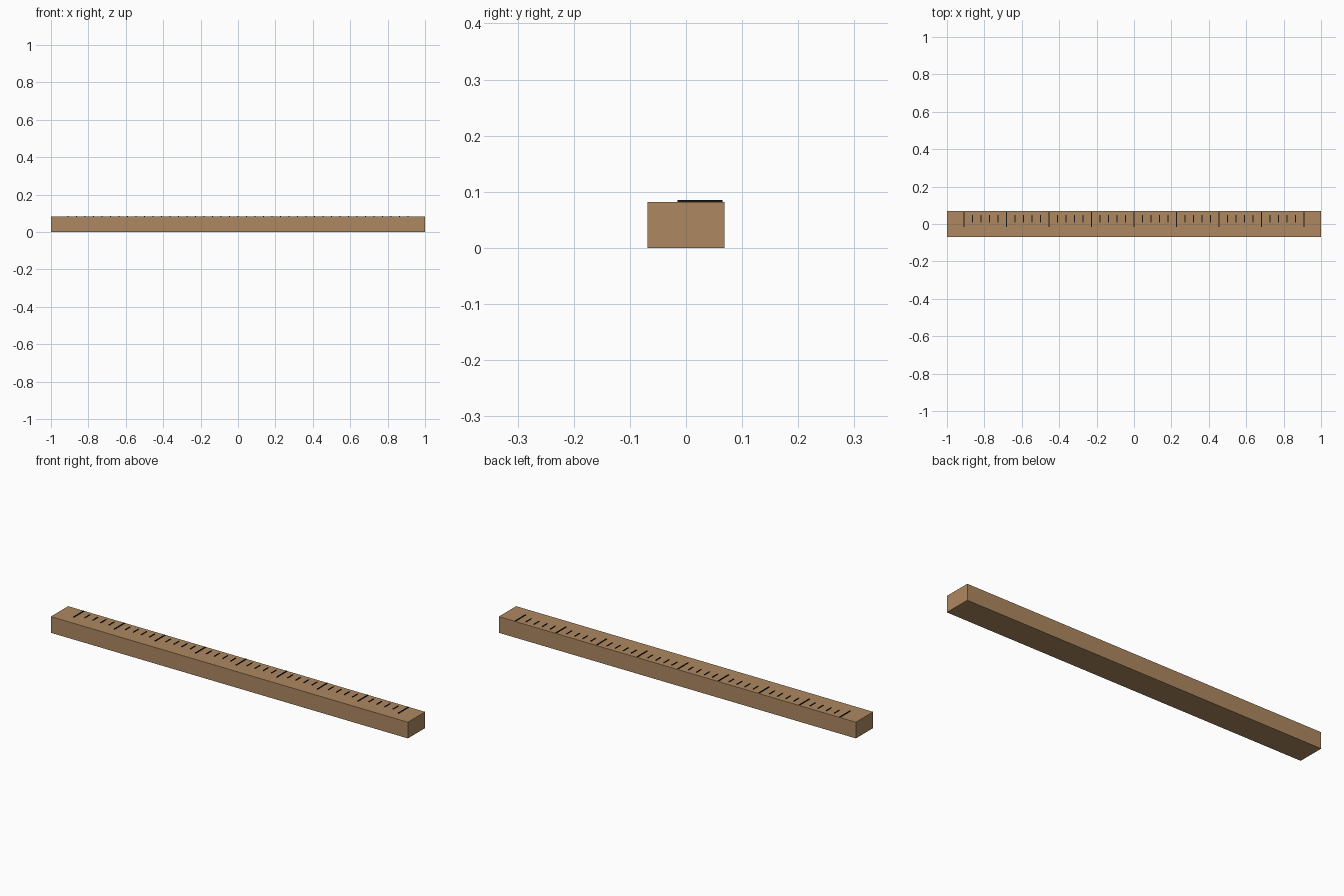
import bpy

if "Cube" in bpy.data.objects:
    bpy.data.objects.remove(bpy.data.objects["Cube"])


def material(name, color):
    m = bpy.data.materials.new(name)
    m.diffuse_color = color
    m.use_nodes = True
    m.node_tree.nodes["Principled BSDF"].inputs["Base Color"].default_value = m.diffuse_color
    return m


def box(name, size, center, mat):
    bpy.ops.mesh.primitive_cube_add(size=1, location=center)
    ob = bpy.context.object
    ob.name = name
    ob.scale = size
    bpy.ops.object.transform_apply(location=False, rotation=False, scale=True)
    ob.data.materials.append(mat)
    return ob


wood = material("wood", (0.42, 0.25, 0.12, 1))
ink = material("ink", (0.01, 0.01, 0.01, 1))

# Wooden bar
box("ruler_body", (2.0, 0.138, 0.082), (0, 0, 0.041), wood)

# Graduation marks, every fifth one long
pitch = 1 / 22
for i in range(41):
    major = i % 5 == 0
    name = "long_mark" if major else "short_mark"
    length = 0.08 if major else 0.04
    y = 0.025 if major else 0.027
    width = 0.005 if major else 0.004
    box(f"{name}_{i}", (width, length, 0.004), ((i - 20) * pitch, y, 0.083), ink)
